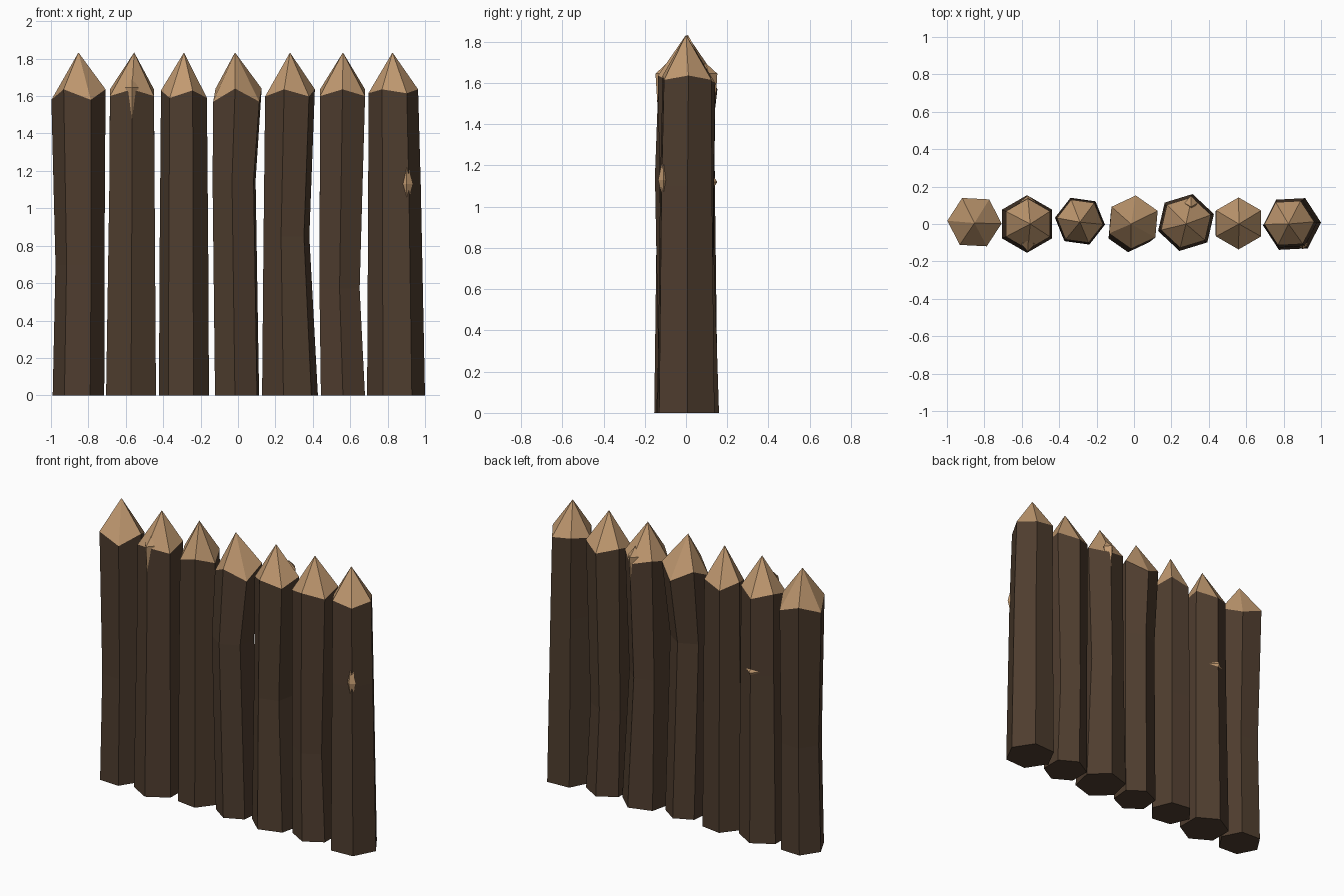
import bpy, bmesh, math

if "Cube" in bpy.data.objects:
    bpy.data.objects.remove(bpy.data.objects["Cube"])


def material(name, rgb):
    m = bpy.data.materials.new(name)
    m.diffuse_color = (*rgb, 1)
    m.use_nodes = True
    m.node_tree.nodes["Principled BSDF"].inputs["Base Color"].default_value = m.diffuse_color
    return m


BARK = material("dark bark", (0.078, 0.047, 0.028))
WOOD = material("cut wood", (0.54, 0.325, 0.165))


def finish(name, bm, mats):
    bmesh.ops.recalc_face_normals(bm, faces=bm.faces)
    me = bpy.data.meshes.new(name)
    bm.to_mesh(me)
    bm.free()
    for m in mats:
        me.materials.append(m)
    ob = bpy.data.objects.new(name, me)
    bpy.context.collection.objects.link(ob)
    return ob


def stake(name, rot, rings, z_even, z_odd, tip):
    """Six-sided log through (z, x, y, radius) rings, zigzag rim, pointed tip."""
    bm = bmesh.new()
    loops = []
    for i, (z, x, y, r) in enumerate(rings):
        loop = []
        for k in range(6):
            a = math.radians(rot + 60 * k)
            if i == len(rings) - 1:
                z = z_odd if k % 2 else z_even
            loop.append(bm.verts.new((x + r * math.cos(a), y + r * math.sin(a), z)))
        loops.append(loop)
    bm.faces.new(loops[0])
    for lo, hi in zip(loops, loops[1:]):
        for k in range(6):
            n = (k + 1) % 6
            bm.faces.new((lo[k], lo[n], hi[n], hi[k]))
    apex = bm.verts.new((tip[0], tip[1], 1.833))
    for k in range(6):
        f = bm.faces.new((loops[-1][k], loops[-1][(k + 1) % 6], apex))
        f.material_index = 1
    finish(name, bm, (BARK, WOOD))


def diamond(name, centre, half, up, down, top_shift=0.0, low_shift=0.0):
    """Four-sided double pyramid, used for knots and splinters."""
    bm = bmesh.new()
    x, y, z = centre
    hx, hy = half
    ring = [bm.verts.new(p) for p in
            ((x + hx, y, z), (x, y + hy, z), (x - hx, y, z), (x, y - hy, z))]
    ends = (bm.verts.new((x, y + top_shift, z + up)),
            bm.verts.new((x, y + low_shift, z - down)))
    for e in ends:
        for k in range(4):
            bm.faces.new((ring[k], ring[(k + 1) % 4], e))
    finish(name, bm, (WOOD,))


# Stakes, left to right: rotation, bottom / bend / top rings, rim heights, tip
STAKES = [
    (-3, [(0, -.853, .005, .138), (.7, -.845, .005, .131), (1.6, -.853, .01, .145)],
     1.636, 1.58, (-.853, .005)),
    (30, [(0, -.572, 0, .154), (1.1, -.567, 0, .14), (1.6, -.567, 0, .136)],
     1.636, 1.60, (-.555, 0)),
    (-8, [(0, -.289, .015, .135), (.8, -.289, .015, .131), (1.6, -.289, .015, .124)],
     1.59, 1.63, (-.289, .01)),
    (25, [(0, -.005, 0, .13), (1.15, -.021, -.024, .127), (1.6, -.003, .01, .143)],
     1.64, 1.57, (-.016, 0)),
    (17, [(0, .278, .008, .156), (.85, .259, .008, .128), (1.6, .278, .008, .139)],
     1.636, 1.598, (.278, 0)),
    (30, [(0, .561, .003, .136), (.57, .543, .003, .124), (1.6, .559, .003, .139)],
     1.636, 1.60, (.561, 0)),
    (3, [(0, .845, 0, .155), (1.1, .837, 0, .141), (1.6, .830, .005, .133)],
     1.636, 1.615, (.826, 0)),
]
for i, (rot, rings, ze, zo, tip) in enumerate(STAKES):
    stake(f"stake_{i + 1}", rot, rings, ze, zo, tip)

# Splinters below the points, front and back
diamond("front_splinter", (-.567, -.108, 1.645), (.036, .04), .055, .225, .02, -.026)
diamond("back_splinter", (.305, .112, 1.645), (.036, .04), .055, .225, -.02, .026)

# Knots on the log corners
diamond("front_knot", (.902, -.108, 1.13), (.034, .027), .125, .12)
diamond("back_knot", (-.567, .112, 1.12), (.05, .04), .06, .06)
